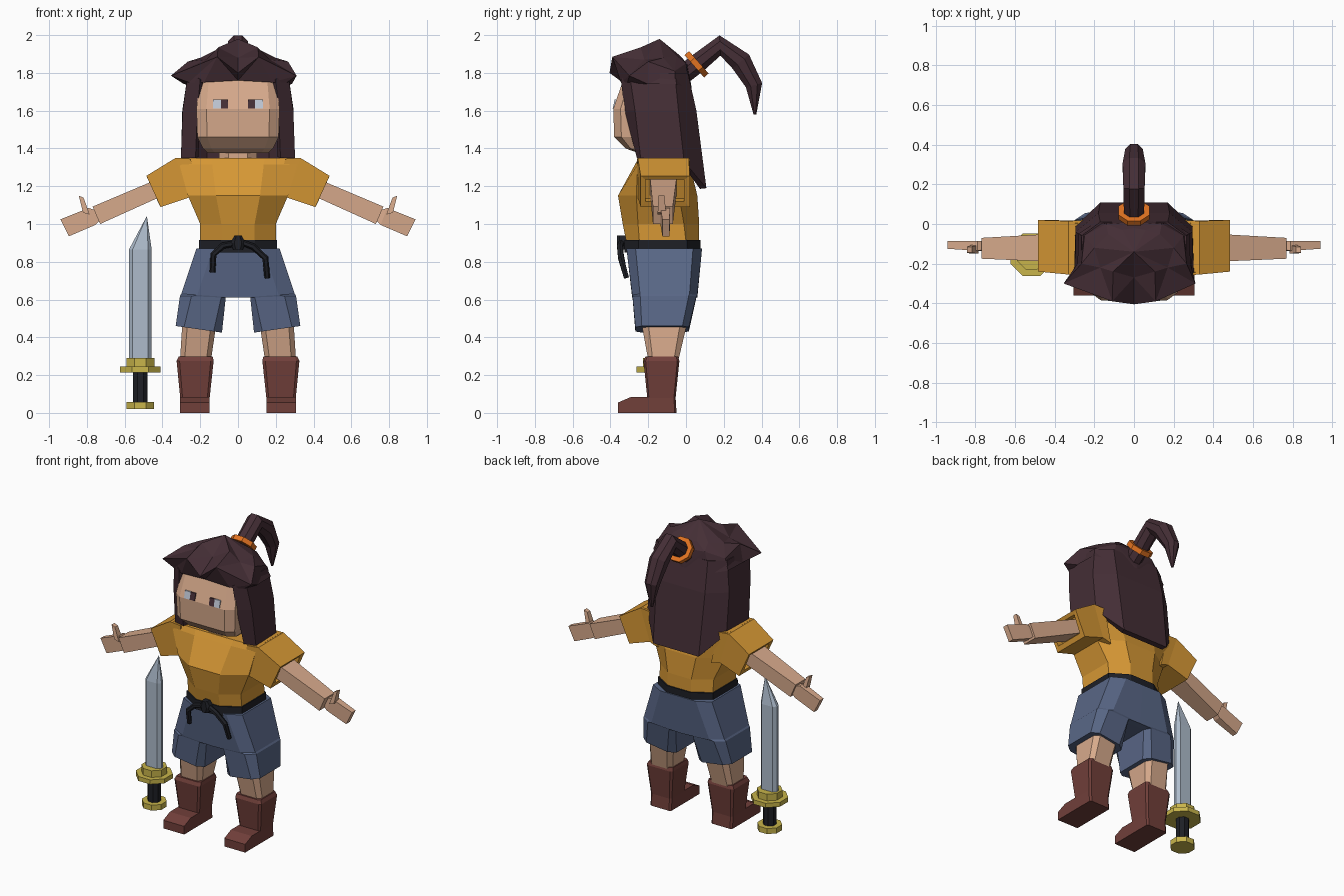
import bpy, bmesh, math
from mathutils import Vector


def material(name, rgb):
    m = bpy.data.materials.new(name)
    m.diffuse_color = (*rgb, 1)
    return m


SHIRT = material("mustard cloth", (0.67, 0.31, 0.035))
SKIN = material("skin", (0.68, 0.40, 0.26))
BLUE = material("blue cloth", (0.10, 0.135, 0.24))
BOOT = material("red brown leather", (0.165, 0.05, 0.042))
HAIR = material("dark hair", (0.058, 0.027, 0.036))
BLACK = material("black cloth", (0.013, 0.014, 0.019))
STEEL = material("steel", (0.42, 0.50, 0.60))
GOLD = material("gold", (0.58, 0.46, 0.07))
ORANGE = material("orange band", (0.75, 0.17, 0.015))
WHITE = material("eye white", (0.52, 0.57, 0.66))


def finish(bm, name, mat, mirror=False):
    bmesh.ops.remove_doubles(bm, verts=bm.verts, dist=0.0005)
    bmesh.ops.recalc_face_normals(bm, faces=bm.faces)
    mesh = bpy.data.meshes.new(name)
    bm.to_mesh(mesh)
    bm.free()
    mesh.materials.append(mat)
    ob = bpy.data.objects.new(name, mesh)
    bpy.context.collection.objects.link(ob)
    if mirror:
        ob.modifiers.new("mirror", 'MIRROR').use_mirror_merge = False
    return ob


def loft(name, rings, mat, mirror=False, caps=True, closed=True, tri=False):
    """Skin a list of equal-length point rings."""
    bm = bmesh.new()
    rows = [[bm.verts.new(p) for p in r] for r in rings]
    n = len(rows[0])
    for lo, hi in zip(rows, rows[1:]):
        for i in range(n if closed else n - 1):
            j = (i + 1) % n
            bm.faces.new((lo[i], lo[j], hi[j], hi[i]))
    if caps:
        bm.faces.new(rows[0])
        bm.faces.new(rows[-1])
    if tri:
        bmesh.ops.remove_doubles(bm, verts=bm.verts, dist=0.0005)
        bmesh.ops.triangulate(bm, faces=bm.faces)
    return finish(bm, name, mat, mirror)


def sect(a, b, yf, yb, ca=0.0, cb=None, cy=0.0):
    """Chamfered cross-section between (x, z) points a and b, from yf to yb."""
    cb = ca if cb is None else cb
    uv = [(0, cy), (ca, 0), (1 - cb, 0), (1, cy),
          (1, 1 - cy), (1 - cb, 1), (ca, 1), (0, 1 - cy)]
    return [Vector((a[0] + (b[0] - a[0]) * t, yf + (yb - yf) * s,
                    a[1] + (b[1] - a[1]) * t)) for t, s in uv]


def level(z, w, yf, yb, c=0.0, cy=0.0, cx=0.0):
    return sect((cx - w, z), (cx + w, z), yf, yb, c, c, cy)


def tube(name, pts, n, mat, side):
    """n-sided tube through (x, y, z, radius) points."""
    rings, side = [], Vector(side)
    for i, p in enumerate(pts):
        q0, q1 = pts[max(i - 1, 0)], pts[min(i + 1, len(pts) - 1)]
        t = (Vector(q1[:3]) - Vector(q0[:3])).normalized()
        v = t.cross(side).normalized()
        u = v.cross(t)
        rings.append([Vector(p[:3]) + p[3] * (math.cos(k) * u + math.sin(k) * v)
                      for k in (2 * math.pi * (j + 0.5) / n for j in range(n))])
    return loft(name, rings, mat)


# Shirt: body and open sleeves
loft("shirt_body", [level(z, w, f, b, 0.28, cy) for z, w, f, b, cy in (
    (0.90, 0.20, -0.315, 0.07, 0.18), (1.0, 0.20, -0.335, 0.07, 0.2),
    (1.15, 0.265, -0.36, 0.06, 0.23), (1.315, 0.31, -0.27, 0.02, 0.05),
    (1.35, 0.32, -0.25, 0.01, 0.03))], SHIRT)
loft("sleeve", [
    sect((0.20, 1.12), (0.25, 1.345), -0.26, 0.02),
    sect((0.26, 1.14), (0.33, 1.35), -0.255, 0.015),
    sect((0.41, 1.09), (0.485, 1.255), -0.24, 0.02),
    sect((0.425, 1.12), (0.47, 1.235), -0.215, -0.01),
    sect((0.385, 1.135), (0.43, 1.25), -0.215, -0.01)], SHIRT, True)

# Arms, hands and thumbs
loft("forearm", [sect((0.38, 1.158), (0.42, 1.24), -0.19, -0.05),
                 sect((0.73, 1.0), (0.77, 1.092), -0.175, -0.07)], SKIN, True)
loft("hand", [sect((0.73, 1.02), (0.76, 1.075), -0.13, -0.085),
              sect((0.755, 0.995), (0.79, 1.085), -0.135, -0.085),
              sect((0.895, 0.935), (0.94, 1.025), -0.125, -0.087)], SKIN, True)
loft("thumb", [sect((0.785, 1.05), (0.82, 1.06), -0.15, -0.105),
               sect((0.818, 1.14), (0.843, 1.15), -0.145, -0.115)], SKIN, True)

# Belt with knotted cords
loft("belt", [level(z, 0.207, -0.325, 0.078, 0.28, 0.18)
              for z in (0.85, 0.915)], BLACK)
loft("belt_knot", [level(z, w, -0.365, -0.30, 0.25, 0.2)
                   for z, w in ((0.865, 0.025), (0.90, 0.04), (0.94, 0.018))], BLACK)
tube("left_cord", [(0, -0.34, 0.90, 0.016), (-0.08, -0.345, 0.885, 0.017),
                   (-0.13, -0.345, 0.84, 0.017), (-0.135, -0.325, 0.745, 0.015)],
     6, BLACK, (0, 1, 0))
tube("right_cord", [(0, -0.34, 0.91, 0.016), (0.08, -0.35, 0.88, 0.017),
                    (0.145, -0.345, 0.82, 0.017), (0.155, -0.315, 0.715, 0.015)],
     6, BLACK, (0, 1, 0))

# Shorts (one half, mirrored)
loft("shorts", [
    sect((0, 0.87), (0.22, 0.87), -0.315, 0.085, 0, 0.4, 0.12),
    sect((0, 0.61), (0.30, 0.63), -0.285, 0.06, 0, 0.28, 0.12),
    sect((0.065, 0.61), (0.307, 0.62), -0.283, 0.055, 0.1, 0.25, 0.12),
    sect((0.085, 0.425), (0.33, 0.46), -0.268, 0.015, 0.18, 0.18, 0.12)], BLUE, True)

# Knees and boots
loft("knee", [level(z, w, f, b, 0.15, 0.15, cx) for z, w, f, b, cx in (
    (0.28, 0.082, -0.20, -0.04, 0.225), (0.47, 0.09, -0.235, 0.005, 0.205))],
    SKIN, True)
loft("boot", [level(z, w, f, b, 0.08, 0.06, cx) for z, w, f, b, cx in (
    (0.0, 0.078, -0.21, -0.05, 0.228), (0.08, 0.078, -0.205, -0.055, 0.228),
    (0.275, 0.098, -0.225, -0.035, 0.227), (0.298, 0.09, -0.215, -0.042, 0.224))],
    BOOT, True)
loft("boot_toe", [[Vector((x, y, z)) for y, z in (
    (-0.36, 0), (-0.36, 0.055), (-0.29, 0.085), (-0.10, 0.085), (-0.10, 0))]
    for x in (0.15, 0.306)], BOOT, True)

# Head, neck and eyes
loft("neck", [level(z, 0.10, -0.24, -0.04, 0.25, 0.25) for z in (1.30, 1.43)], SKIN)
loft("head", [level(z, w, f, 0.0, 0.12, cy) for z, w, f, cy in (
    (1.375, 0.16, -0.25, 0.05), (1.40, 0.185, -0.32, 0.08),
    (1.46, 0.215, -0.38, 0.1), (1.61, 0.22, -0.385, 0.1),
    (1.80, 0.20, -0.32, 0.1))], SKIN)
for part, x0, x1, mat in (("pupil", 0.053, 0.09, HAIR), ("eye_white", 0.09, 0.132, WHITE)):
    loft(part, [sect((x0, 1.612), (x1, 1.612), -0.388, -0.380),
                sect((x0, 1.66), (x1, 1.66), -0.377, -0.369)], mat, True)


# Hair crown: spiky faceted cap
def full(half, spike=0.0):
    """Complete a front-to-back half ring; spike pushes out its left corner."""
    left = [Vector((-x - (spike if i == 2 else 0), y, z))
            for i, (x, y, z) in enumerate(half)]
    return [Vector(p) for p in half] + left[-2:0:-1]


loft("hair_crown", [
    full([(0, -0.35, 1.76), (0.18, -0.345, 1.75), (0.26, -0.31, 1.75), (0.285, -0.2, 1.74),
          (0.28, -0.05, 1.74), (0.19, 0.01, 1.72), (0, 0.03, 1.72)]),
    full([(0, -0.405, 1.80), (0.11, -0.39, 1.885), (0.31, -0.30, 1.785), (0.265, -0.2, 1.86),
          (0.25, -0.06, 1.81), (0.14, 0.0, 1.85), (0, 0.01, 1.84)], 0.045),
    full([(0, -0.27, 1.88), (0.105, -0.24, 1.935), (0.17, -0.22, 1.87), (0.20, -0.12, 1.88),
          (0.13, -0.05, 1.89), (0.06, -0.03, 1.89), (0, -0.02, 1.88)]),
    [Vector((0, -0.14, 1.98))] * 12], HAIR, caps=False, tri=True)

# Hair curtain: sides and long back, thickened inward
top = [(0.20, -0.345, 1.765), (0.265, -0.30, 1.80), (0.265, -0.06, 1.80), (0.17, 0.01, 1.80)]
mid = [(0.215, -0.325, 1.60), (0.293, -0.27, 1.60), (0.295, -0.04, 1.60), (0.18, 0.055, 1.60)]
low = [(0.225, -0.26, 1.35), (0.302, -0.24, 1.35), (0.295, -0.01, 1.33), (0.17, 0.108, 1.19)]
curtain = loft("hair_curtain", [
    [Vector(p) for p in half] + [Vector((-x, y, z)) for x, y, z in half[::-1]]
    for half in (top, mid, low)], HAIR, caps=False, closed=False)
# make the outer side face away from the head before thickening
if sum(p.normal.dot(p.center - Vector((0, -0.15, 1.5))) for p in curtain.data.polygons) < 0:
    curtain.data.flip_normals()
solid = curtain.modifiers.new("thickness", 'SOLIDIFY')
solid.thickness, solid.offset = 0.035, -1

# Ponytail and its band
tube("ponytail", [(0, -0.03, 1.78, 0.055), (0, 0.06, 1.85, 0.055), (0, 0.18, 1.945, 0.058),
                  (0, 0.29, 1.86, 0.062), (0, 0.36, 1.735, 0.048), (0, 0.365, 1.58, 0.008)],
     8, HAIR, (1, 0, 0))
tube("ponytail_band", [(0, 0.044, 1.835, 0.085), (0, 0.068, 1.856, 0.085)],
     8, ORANGE, (1, 0, 0))

# Sword standing beside the figure
SX, SY = -0.517, -0.155
for part, z0, z1, r, mat in (("pommel", 0.02, 0.057, 0.078, GOLD),
                             ("grip", 0.05, 0.22, 0.042, BLACK),
                             ("guard", 0.215, 0.245, 0.116, GOLD),
                             ("guard_collar", 0.245, 0.29, 0.08, GOLD)):
    tube(part, [(SX, SY, z0, r), (SX, SY, z1, r)], 8, mat, (1, 0, 0))
loft("blade", [level(z, 0.06, SY - 0.03, SY + 0.03, 0.16, 0.35, SX) for z in (0.26, 0.865)]
     + [level(1.04, 0.001, SY - 0.001, SY + 0.001, 0.16, 0.35, -0.483)], STEEL)
